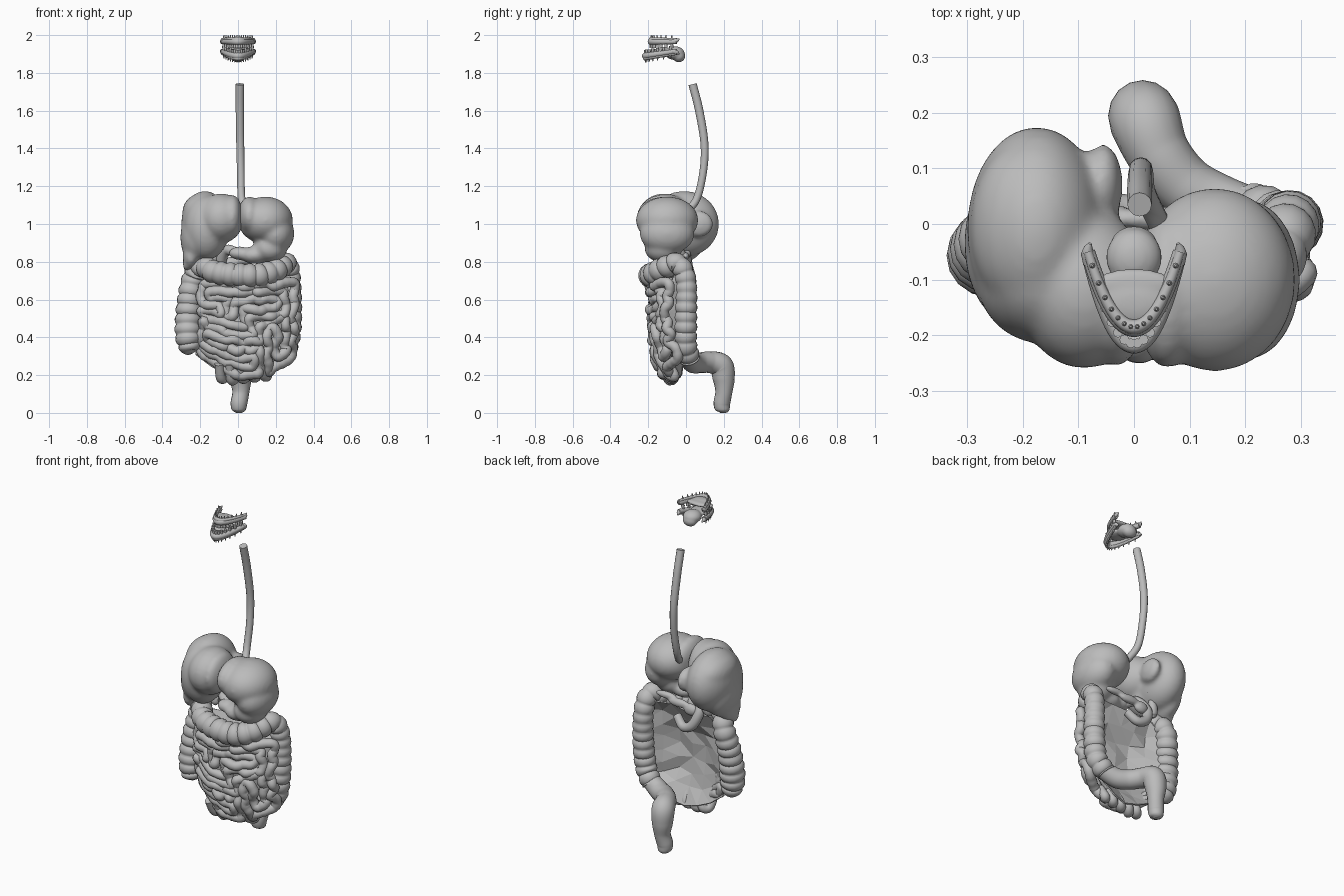
import bpy, bmesh, math, random
from mathutils import Vector, Matrix

random.seed(4)
if "Cube" in bpy.data.objects:
    bpy.data.objects.remove(bpy.data.objects["Cube"], do_unlink=True)

grey = bpy.data.materials.new("plain_grey")
grey.use_nodes = True
grey.diffuse_color = (0.5, 0.5, 0.5, 1)
grey.node_tree.nodes["Principled BSDF"].inputs["Base Color"].default_value = (0.5, 0.5, 0.5, 1)


def finish(name, data, smooth=True, setup=None):
    """Link data, apply curves or modifiers to a clean mesh, and shade it."""
    temp = bpy.data.objects.new(name + "_temp", data)
    bpy.context.collection.objects.link(temp)
    if setup:
        setup(temp)
    graph = bpy.context.evaluated_depsgraph_get()
    mesh = bpy.data.meshes.new_from_object(temp.evaluated_get(graph))
    bpy.data.objects.remove(temp, do_unlink=True)
    mesh.name = name
    mesh.materials.clear()
    mesh.materials.append(grey)
    ob = bpy.data.objects.new(name, mesh)
    bpy.context.collection.objects.link(ob)
    if smooth:
        bpy.ops.object.select_all(action='DESELECT')
        ob.select_set(True)
        bpy.context.view_layer.objects.active = ob
        bpy.ops.object.shade_smooth_by_angle(angle=math.radians(50))
    return ob


def tube(name, knots, pitch=0, depth=0.14, steps=10, cyclic=False, sides=4):
    """Round tube through (x, y, z, radius) knots; pitch adds pouches along it."""
    k = [Vector(p) for p in knots]
    k = [k[-1]] + k + k[:2] if cyclic else [2 * k[0] - k[1]] + k + [2 * k[-1] - k[-2]]
    pts = []
    for a, b, c, d in zip(k, k[1:], k[2:], k[3:]):
        for i in range(steps):
            t = i / steps
            pts.append(0.5 * (2 * b + (c - a) * t + (2 * a - 5 * b + 4 * c - d) * t ** 2
                              + (3 * b - a - 3 * c + d) * t ** 3))
    if not cyclic:
        pts.append(k[-2])
    curve = bpy.data.curves.new(name, 'CURVE')
    curve.dimensions = '3D'
    curve.bevel_depth = 1
    curve.bevel_resolution = sides
    curve.use_fill_caps = True
    spline = curve.splines.new('POLY')
    spline.points.add(len(pts) - 1)
    spline.use_cyclic_u = cyclic
    run = 0
    for i, p in enumerate(pts):
        if i:
            run += (p.xyz - pts[i - 1].xyz).length
        pouch = 1 - depth + 1.3 * depth * abs(math.sin(math.pi * run / pitch)) ** 0.6 if pitch else 1
        spline.points[i].co = (*p.xyz, 1)
        spline.points[i].radius = max(p.w, 0.001) * pouch
    return finish(name, curve)


def blob(name, parts, voxel=0.011, rounds=6):
    """Fuse ellipsoids, given as (centre, radii), into one soft organ."""
    bm = bmesh.new()
    for centre, radii in parts:
        bmesh.ops.create_icosphere(bm, subdivisions=4, radius=1,
                                   matrix=Matrix.LocRotScale(Vector(centre), None, Vector(radii)))
    mesh = bpy.data.meshes.new(name)
    bm.to_mesh(mesh)
    bm.free()

    def setup(ob):
        remesh = ob.modifiers.new("fuse", 'REMESH')
        remesh.mode = 'VOXEL'
        remesh.voxel_size = voxel
        soft = ob.modifiers.new("soften", 'SMOOTH')
        soft.factor = 0.6
        soft.iterations = rounds
    return finish(name, mesh, setup=setup)


# Liver: broad right lobe with a low tip, left lobe in front, thin rear flap
blob("liver", [((-.175, -.01, 1.0), (.125, .185, .175)),
               ((-.2, -.005, 1.06), (.095, .15, .1)),
               ((-.225, -.035, .93), (.08, .14, .14)),
               ((-.25, -.06, .83), (.042, .08, .07)),
               ((-.272, -.065, .785), (.022, .035, .035)),
               ((-.165, -.09, .98), (.12, .125, .17)),
               ((-.09, -.115, 1.03), (.12, .145, .132)),
               ((-.03, -.13, 1.04), (.055, .125, .115)),
               ((-.055, .07, 1.0), (.035, .075, .07))], rounds=10)

# Stomach: large dome curling round to the outlet
blob("stomach", [((.145, -.1, 1.02), (.145, .165, .125)),
                 ((.06, -.12, 1.045), (.06, .14, .1)),
                 ((.2, -.1, .95), (.098, .145, .11)),
                 ((.17, -.12, .87), (.09, .1, .075)),
                 ((.09, -.12, .835), (.08, .07, .047)),
                 ((.01, -.11, .845), (.06, .05, .036))], rounds=8)

# Gullet
tube("esophagus", [(.01, .035, 1.74, .022), (.01, .07, 1.6, .022), (.012, .098, 1.42, .021),
                   (.015, .09, 1.27, .02), (.02, .055, 1.13, .02), (.05, -.01, 1.05, .02)])

# Organs tucked behind the stomach
tube("duodenum", [(0, -.1, .845, .028), (-.06, -.05, .86, .028), (-.09, 0, .79, .029),
                  (-.06, .025, .71, .028), (0, .025, .685, .026), (.055, .005, .73, .024)])
blob("pancreas", [((-.04, .01, .79), (.045, .025, .035)), ((.04, .01, .81), (.07, .022, .025)),
                  ((.13, 0, .83), (.07, .02, .02))], voxel=.008, rounds=3)
tube("gallbladder", [(-.14, -.01, .77, .004), (-.14, -.01, .79, .024), (-.13, 0, .83, .026),
                     (-.11, .01, .88, .012), (-.08, .02, .9, .007)])

# Large intestine
tube("colon", [(-.25, -.07, .315, .005), (-.255, -.065, .335, .05), (-.265, -.06, .42, .068),
               (-.26, -.04, .58, .064), (-.235, -.02, .72, .058), (-.19, -.07, .775, .056),
               (-.12, -.15, .745, .06), (0, -.185, .73, .062), (.12, -.18, .73, .062),
               (.21, -.13, .76, .06), (.26, -.045, .79, .054), (.278, 0, .7, .054),
               (.28, 0, .5, .058), (.262, 0, .36, .058), (.21, .02, .285, .056)],
     pitch=.052, steps=22, sides=6)
tube("sigmoid_and_rectum", [(.225, .01, .3, .05), (.15, .035, .267, .055), (.09, .07, .265, .055),
                            (.045, .125, .268, .057), (.02, .185, .25, .064), (.015, .2, .18, .058),
                            (.015, .2, .11, .045), (.005, .19, .05, .044), (.005, .195, .015, .036),
                            (.005, .195, 0, .015)], sides=6)

# Small intestine: one loop walked round a random tree of grid cells
N = 6
links, seen, stack = set(), {(0, 0)}, [(0, 0)]
while stack:
    x, y = stack[-1]
    free = [(x + i, y + j) for i, j in ((1, 0), (-1, 0), (1, 0), (-1, 0), (0, 1), (0, -1))
            if 0 <= x + i < N and 0 <= y + j < N and (x + i, y + j) not in seen]
    if free:
        step = random.choice(free)
        links |= {((x, y), step), (step, (x, y))}
        seen.add(step)
        stack.append(step)
    else:
        stack.pop()

turns = {(0, 0): ((0, -1), (1, 0)), (1, 0): ((1, 0), (0, 1)),
         (1, 1): ((0, 1), (-1, 0)), (0, 1): ((-1, 0), (0, -1))}


def belly(u, v):
    """Map a flat -1..1 square to the domed front of the belly."""
    low = .185 + .13 * u * u
    z = low + (.7 - low) * (v + 1) / 2
    return Vector((.05 + u * .26, -.18 + .09 * u * u + (.07 * v * v if v < 0 else 0), z))


def wobble(size):
    return random.uniform(-size, size)


loop, cell = [], (0, 0)
for _ in range(4 * N * N):
    u, v = ((c + .5) / N - 1 for c in cell)
    p = belly(u + wobble(.05), v + wobble(.05))
    loop.append((p.x, p.y + wobble(.014), p.z, .0265 + wobble(.002)))
    across, along = turns[cell[0] % 2, cell[1] % 2]
    home = (cell[0] // 2, cell[1] // 2)
    leap = (home, (home[0] + across[0], home[1] + across[1])) in links
    move = across if leap else along
    cell = (cell[0] + move[0], cell[1] + move[1])
tube("small_intestine", loop, pitch=.04, depth=.06, steps=6, cyclic=True)

# Hanging loops below the small intestine
for i in range(5):
    x = -.08 + i * .055
    tube("lower_loop", [(x - .02, -.13, .26, .024), (x - .01, -.09, .175 + .01 * abs(i - 1), .027),
                        (x + .015, -.06, .195, .026), (x + .02, -.09, .26, .02)], steps=6)

# Faceted membrane behind the small intestine, reaching the colon all round
bm = bmesh.new()
bmesh.ops.create_grid(bm, x_segments=6, y_segments=7, size=1)
for vert in bm.verts:
    u, v = vert.co.x, vert.co.y
    p = belly(u, v)
    edge = max(abs(u), abs(v))
    vert.co = (p.x - .015, -.13 + .1 * edge ** 2 + wobble(.012), p.z + .03 * v + .03 + wobble(.012))
bmesh.ops.triangulate(bm, faces=bm.faces[:])
sheet = bpy.data.meshes.new("membrane")
bm.to_mesh(sheet)
bm.free()


def thicken(ob):
    ob.modifiers.new("thickness", 'SOLIDIFY').thickness = .008


finish("membrane", sheet, smooth=False, setup=thicken)


# Mouth: jaw arches that curve back, carrying gums and teeth
def arch(s, z, push, rise):
    return (s * .083, -.185 - push + (.135 + push) * abs(s) ** 2, z + rise * s * s)


def jaw(name, z, up, push, rise):
    span = [i / 6 for i in range(-6, 7)]
    for part, lift, size in (("_gum", 0, .018), ("_gum_edge", .012, .013)):
        tube(name + part, [(*arch(s, z + up * lift, push, rise), size - .005 * abs(s)) for s in span],
             steps=4)
    bm = bmesh.new()
    for i in range(14):
        s = (i - 6.5) / 7.2
        x, y, height = arch(s, z, push, rise)
        for offset, wide, tip, length in ((-.021, .009, .007, .022), (.022, .007, .002, .026)):
            flip = Matrix.Rotation(math.pi if up < 0 else 0, 4, 'X')
            place = Matrix.Translation((x, y, height + up * offset)) @ flip
            bmesh.ops.create_cone(bm, cap_ends=True, segments=8, radius1=wide, radius2=tip,
                                  depth=length, matrix=place)
    mesh = bpy.data.meshes.new(name + "_teeth")
    bm.to_mesh(mesh)
    bm.free()
    finish(name + "_teeth", mesh)
    # Pointed rear ends of the jaw
    for side in (-1, 1):
        x, y, height = arch(side, z, push, rise)
        tube(name + "_jaw_end", [(x * .95, y - .02, height, .013), (x, y, height + up * .006, .011),
                                 (x * .95, y + .015, height + up * .016, .003)], steps=4)


jaw("upper", 1.965, 1, 0, 0)
jaw("lower", 1.89, -1, .03, .025)
blob("palate", [((0, -.14, 1.967), (.062, .042, .014)), ((0, -.11, 1.965), (.075, .03, .013))],
     voxel=.006, rounds=2)
blob("tongue", [((0, -.06, 1.905), (.05, .052, .036)), ((0, -.038, 1.89), (.042, .034, .034)),
                ((0, -.13, 1.912), (.052, .06, .018))], voxel=.006, rounds=3)
